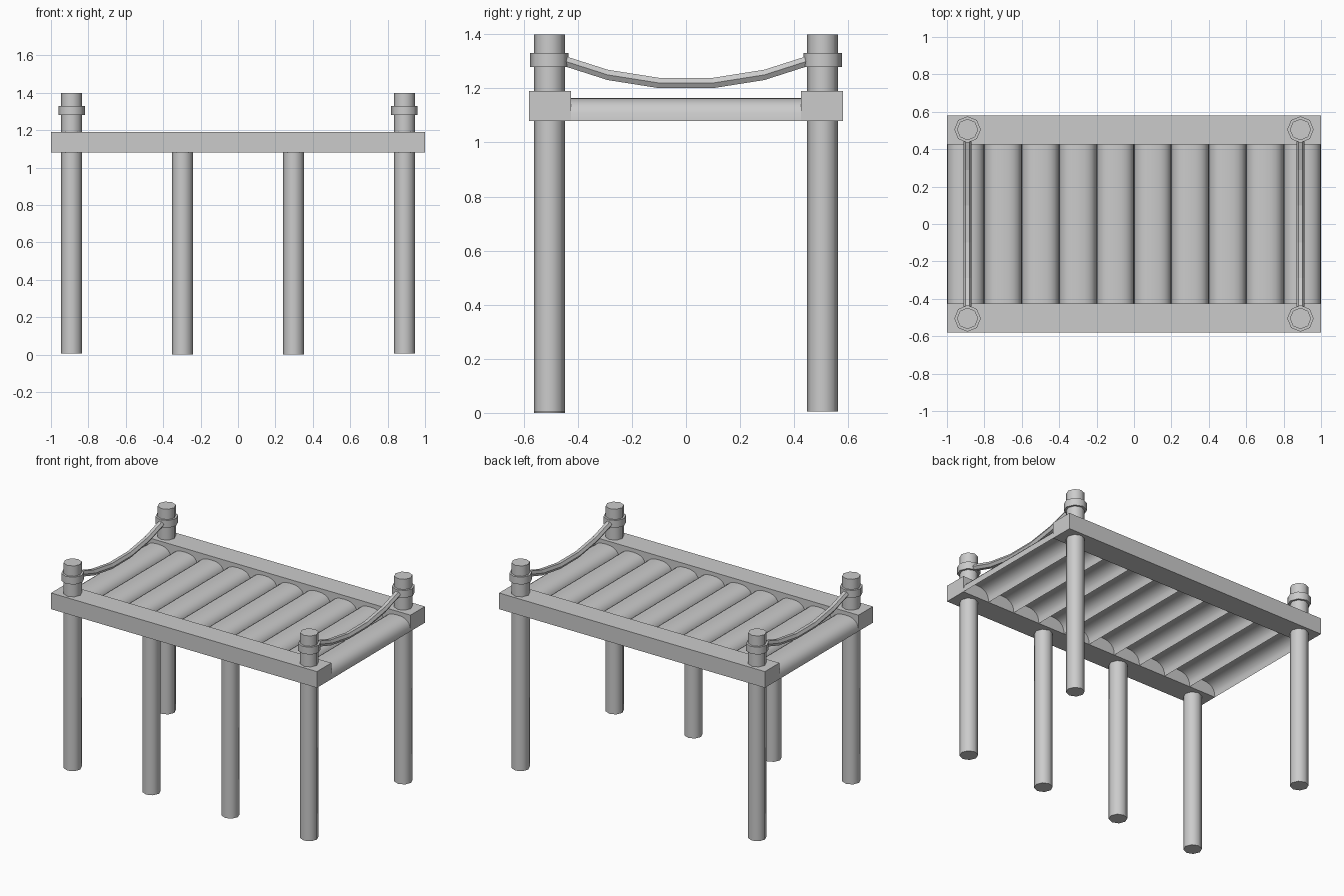
import bpy, bmesh, math

if "Cube" in bpy.data.objects:
    bpy.data.objects.remove(bpy.data.objects["Cube"])


def make_object(name, bm, smooth_angle=None):
    mesh = bpy.data.meshes.new(name)
    bmesh.ops.recalc_face_normals(bm, faces=bm.faces[:])
    bm.to_mesh(mesh)
    bm.free()
    obj = bpy.data.objects.new(name, mesh)
    bpy.context.collection.objects.link(obj)
    if smooth_angle:
        bpy.ops.object.select_all(action='DESELECT')
        obj.select_set(True)
        bpy.context.view_layer.objects.active = obj
        bpy.ops.object.shade_smooth_by_angle(angle=math.radians(smooth_angle))
    return obj


def post(name, x, y, z0, z1, r):
    bm = bmesh.new()
    bmesh.ops.create_cone(bm, cap_ends=True, segments=8,
                          radius1=r, radius2=r, depth=z1 - z0)
    bmesh.ops.translate(bm, verts=bm.verts[:], vec=(x, y, (z0 + z1) / 2))
    return make_object(name, bm, 50)


def beam(name, y):
    bm = bmesh.new()
    bmesh.ops.create_cube(bm, size=1)
    bmesh.ops.scale(bm, verts=bm.verts[:], vec=(2, 0.155, 0.11))
    bmesh.ops.translate(bm, verts=bm.verts[:], vec=(0, y, 1.135))
    return make_object(name, bm)


def plank(name, x, half_width=0.1, height=0.085, steps=12):
    # hollow rounded slat: arched top, closed ends, open underside
    bm = bmesh.new()
    rows = []
    for y in (-0.425, 0.425):
        row = []
        for i in range(steps + 1):
            a = math.pi * i / steps
            c, s = math.cos(a), max(0, math.sin(a))
            px = math.copysign(abs(c) ** 0.8, c) * half_width
            row.append(bm.verts.new((x + px, y, 1.08 + height * s ** 0.8)))
        rows.append(row)
        bm.faces.new(row)
    for i in range(steps):
        bm.faces.new((rows[0][i], rows[0][i + 1], rows[1][i + 1], rows[1][i]))
    obj = make_object(name, bm, 40)
    return obj


def rope(name, x, r=0.022):
    # sagging six-sided rope between the two end posts
    half = [(0.1, 1.22), (0.29, 1.25), (0.44, 1.298), (0.49, 1.314)]
    path = [(-y, z) for y, z in reversed(half)] + half
    bm = bmesh.new()
    rings = []
    for y, z in path:
        rings.append([bm.verts.new((x + r * math.cos(k * math.pi / 3), y,
                                    z + r * math.sin(k * math.pi / 3)))
                      for k in range(6)])
    for a, b in zip(rings, rings[1:]):
        for k in range(6):
            n = (k + 1) % 6
            bm.faces.new((a[k], a[n], b[n], b[k]))
    bm.faces.new(rings[0])
    bm.faces.new(rings[-1])
    return make_object(name, bm)


# corner posts with collars
for sx, side in ((-1, "left"), (1, "right")):
    for sy, end in ((-1, "front"), (1, "back")):
        x, y = sx * 0.89, sy * 0.505
        post(f"{end}_{side}_post", x, y, 0.005, 1.40, 0.057)
        post(f"{end}_{side}_collar", x, y, 1.28, 1.33, 0.071)
    # rope across each end
    rope(f"{side}_rope", sx * 0.89)
    # middle supports stand under the front beam only
    post(f"front_{side}_middle_post", sx * 0.297, -0.505, 0, 1.10, 0.057)

# side beams
beam("front_beam", -0.5025)
beam("back_beam", 0.5025)

# deck planks
for i in range(10):
    plank(f"plank_{i + 1}", -0.9 + 0.2 * i)
